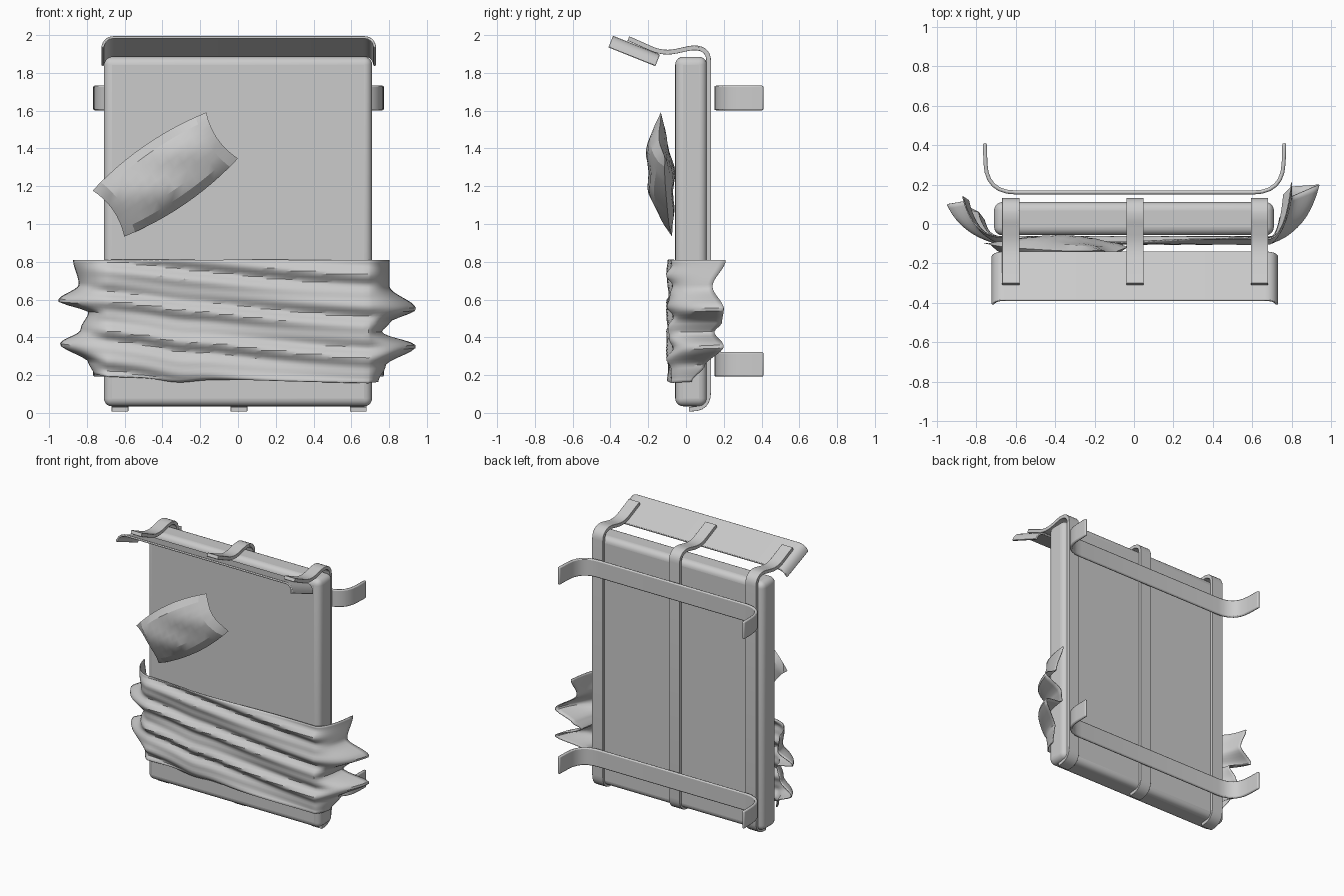
import bpy, bmesh, math
from mathutils import Vector

if "Cube" in bpy.data.objects:
    bpy.data.objects.remove(bpy.data.objects["Cube"])


def make(name, verts, faces, angle=35):
    me = bpy.data.meshes.new(name)
    me.from_pydata([tuple(v) for v in verts], [], faces)
    bm = bmesh.new()
    bm.from_mesh(me)
    bmesh.ops.remove_doubles(bm, verts=bm.verts, dist=1e-5)
    bmesh.ops.recalc_face_normals(bm, faces=bm.faces)
    bm.to_mesh(me)
    bm.free()
    ob = bpy.data.objects.new(name, me)
    bpy.context.collection.objects.link(ob)
    bpy.ops.object.select_all(action='DESELECT')
    ob.select_set(True)
    bpy.context.view_layer.objects.active = ob
    bpy.ops.object.shade_smooth_by_angle(angle=math.radians(angle))
    return ob


def bevel(ob, width, segments=2):
    m = ob.modifiers.new("bevel", 'BEVEL')
    m.width, m.segments = width, segments
    m.limit_method, m.angle_limit = 'ANGLE', math.radians(50)


def fillet(pts, n=6):
    """Round the inner corners of a polyline; each point is (a, b, radius)."""
    out = [Vector(pts[0][:2])]
    for i in range(1, len(pts) - 1):
        p, r = Vector(pts[i][:2]), pts[i][2]
        a = p + (Vector(pts[i - 1][:2]) - p).normalized() * r
        b = p + (Vector(pts[i + 1][:2]) - p).normalized() * r
        for k in range(n + 1):
            t = k / n
            out.append(a * (1 - t) ** 2 + p * 2 * t * (1 - t) + b * t * t)
    return out + [Vector(pts[-1][:2])]


def ribbon(name, pts, thick, width, place, bev=0.008):
    """Sweep a flat strip along a path; place(a, b, w) maps to 3D."""
    path = fillet(pts)
    verts, faces = [], []
    for i, p in enumerate(path):
        d = (path[min(i + 1, len(path) - 1)] - path[max(i - 1, 0)]).normalized()
        n = Vector((-d.y, d.x)) * thick / 2
        for q, w in ((p + n, -1), (p + n, 1), (p - n, 1), (p - n, -1)):
            verts.append(place(q.x, q.y, w * width / 2))
    for i in range(len(path) - 1):
        for k in range(4):
            j = (k + 1) % 4
            faces.append((4 * i + k, 4 * i + j, 4 * i + 4 + j, 4 * i + 4 + k))
    e = 4 * (len(path) - 1)
    faces += [(0, 1, 2, 3), (e, e + 1, e + 2, e + 3)]
    bevel(make(name, verts, faces), bev)


def grid_faces(nu, nv, off=0):
    return [(off + i * nv + j, off + (i + 1) * nv + j, off + (i + 1) * nv + j + 1, off + i * nv + j + 1)
            for i in range(nu - 1) for j in range(nv - 1)]


# mattress slab
bpy.ops.mesh.primitive_cube_add(size=1, location=(0, 0.027, 0.96))
slab = bpy.context.object
slab.name = "mattress"
slab.scale = (1.42, 0.168, 1.85)
bpy.ops.object.transform_apply(location=False, rotation=False, scale=True)
bpy.ops.object.shade_smooth_by_angle(angle=math.radians(35))
bevel(slab, 0.042, 5)

# three long slats that hook under the mattress and over its top
slat = [(0.015, 0.02, 0), (0.12, 0.02, 0.09), (0.12, 1.922, 0.06),
        (0.04, 1.935, 0.03), (-0.12, 1.90, 0.07), (-0.305, 1.982, 0)]
for i, cx in enumerate((-0.625, 0.005, 0.637)):
    ribbon("long_slat_%d" % i, slat, 0.025, 0.088, lambda a, b, w, cx=cx: (cx + w, a, b))

# two cross bands curling backwards at both ends
band = [(-0.757, 0.41, 0), (-0.75, 0.16, 0.15), (0.755, 0.16, 0.15), (0.763, 0.41, 0)]
for name, z in (("lower_band", 0.257), ("upper_band", 1.667)):
    ribbon(name, band, 0.02, 0.13, lambda a, b, w, z=z: (a, b, z + w))

# tilted head panel with ends bent down
ribbon("head_panel", [(-0.717, -0.058, 0), (-0.703, 0, 0.05), (0.713, 0, 0.05), (0.725, -0.058, 0)],
       0.014, 0.268,
       lambda a, b, w: (a, -0.265 - 0.928 * w + 0.371 * b, 1.94 + 0.371 * w + 0.928 * b), 0.004)


# blanket: wrinkled front with flared, folded side flaps
RIGHT = [(0, .74, .03), (.13, .78, .10), (.26, .94, .20), (.41, .76, .15), (.48, .80, .19),
         (.58, .94, .20), (.78, .80, .14), (1, .80, .21)]
LEFT = [(0, -.76, .02), (.1, -.79, .06), (.22, -.94, .10), (.38, -.83, .08), (.54, -.79, .06),
        (.62, -.95, .10), (.78, -.84, .12), (1, -.87, .14)]


def tip(table, v):
    for (v0, x0, y0), (v1, x1, y1) in zip(table, table[1:]):
        if v <= v1:
            t = (v - v0) / (v1 - v0)
            t = t * t * (3 - 2 * t)
            return x0 + (x1 - x0) * t, y0 + (y1 - y0) * t
    return table[-1][1:]


def wrinkle(x, v):
    a = math.sin(27 * v + 3.2 * x + 0.8 * math.sin(3 * x))
    b = math.sin(47 * v + 5 * x + 1.5 * math.sin(2 * x + 1))
    return -0.083 - 0.013 * a - 0.007 * b


NU, NV, NS = 73, 45, 14
verts = []
for i in range(NU):
    for j in range(NV):
        v = j / (NV - 1)
        if NS <= i < NU - NS:
            x = -0.69 + 1.38 * (i - NS) / (NU - 1 - 2 * NS)
            y = wrinkle(x, v)
        else:
            left = i < NS
            t = (NS - i) / NS if left else (i - NU + 1 + NS) / NS
            s = -1 if left else 1
            xe, ye = tip(LEFT if left else RIGHT, v)
            x0, y0 = 0.69 * s, wrinkle(0.69 * s, v)
            xc, yc = x0 + 0.75 * (xe - x0), -0.05
            x = x0 * (1 - t) ** 2 + xc * 2 * t * (1 - t) + xe * t * t
            y = y0 * (1 - t) ** 2 + yc * 2 * t * (1 - t) + ye * t * t
        side = max(0, abs(x) - 0.69)
        bottom = 0.175 - 0.025 * x - 0.02 * math.exp(-((x + 0.32) / 0.12) ** 2) + 0.15 * side
        verts.append((x, y, bottom + (0.81 - bottom) * v))
blanket = make("blanket", verts, grid_faces(NU, NV))
sol = blanket.modifiers.new("thickness", 'SOLIDIFY')
sol.thickness, sol.offset = 0.006, 0

# pillow: two puffed sheets meeting at a seam, resting at an angle
PU, PV = 13, 9
verts, faces = [], []
ca, sa = math.cos(math.radians(34.5)), math.sin(math.radians(34.5))
for side in (-1, 1):
    for i in range(PU):
        for j in range(PV):
            u, v = -1 + 2 * i / (PU - 1), -1 + 2 * j / (PV - 1)
            puff = ((1 - u * u) * (1 - v * v)) ** 0.55
            a = u * (0.335 + 0.03 * v * v)
            b = v * (0.148 + 0.04 * (1 - u * u))
            crease = 0.012 * math.sin(5 * u + 4 * v + 1) * (1 - u * u) * (1 - v * v)
            z = 1.262 + a * sa + b * ca
            mid = -0.115 - 0.09 * (z - 1.26) - 0.012 * math.cos(3 * v) * abs(u) ** 4
            depth = 0.092 if side < 0 else 0.05
            verts.append((-0.385 + a * ca - b * sa, mid + side * depth * puff + crease, z))
    faces += grid_faces(PU, PV, len(verts) - PU * PV)
make("pillow", verts, faces, 20)
